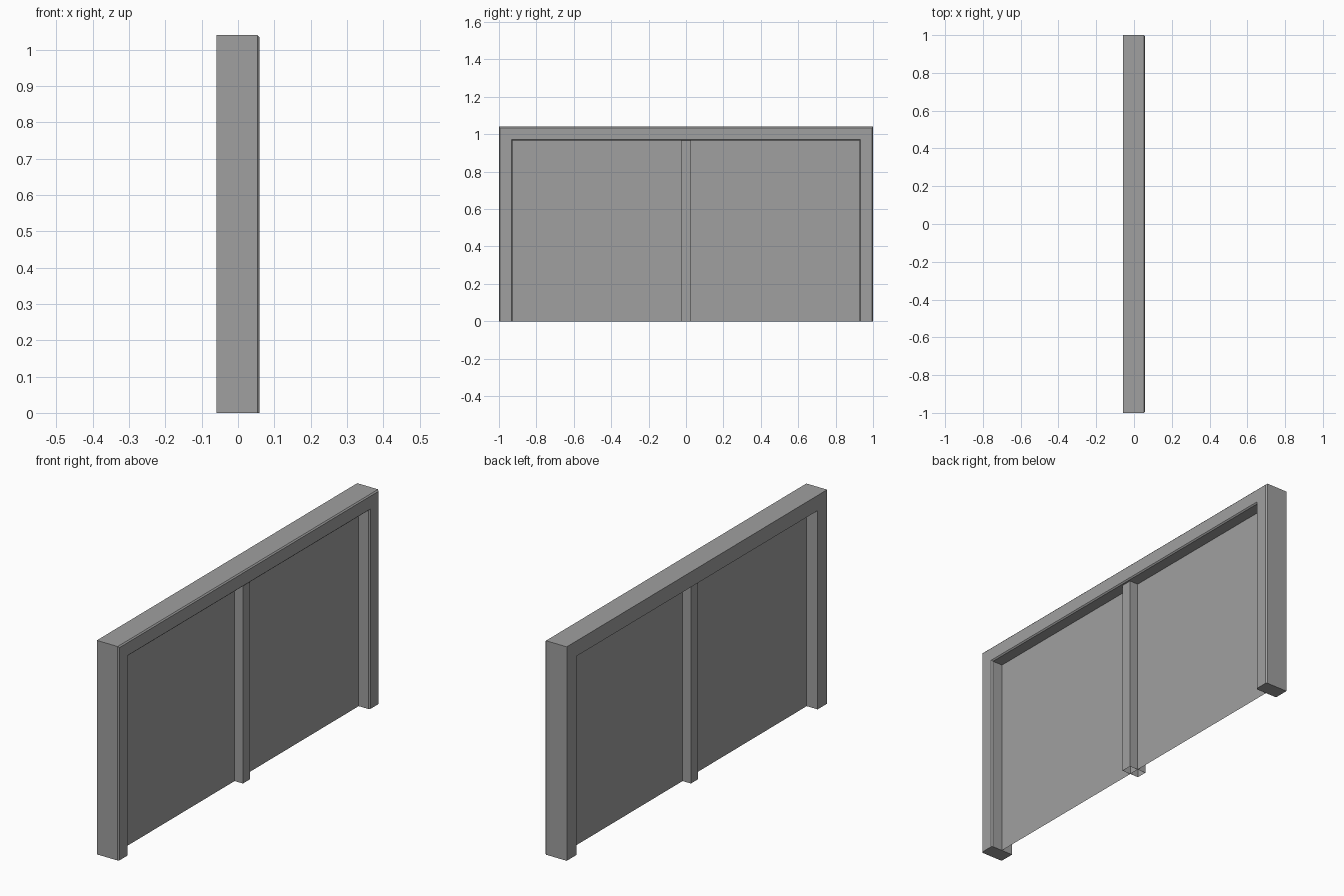
import bpy
import bmesh

cube = bpy.data.objects.get("Cube")
if cube:
    bpy.data.objects.remove(cube, do_unlink=True)

HEIGHT, HALF_LEN = 1.04, 1.0
INNER_Y, INNER_Z = 0.927, 0.966
BACK_X, FRONT_X = -0.059, 0.059
POST_X, POST_Y = 0.045, 0.026
CHAMFER = 0.006

grey = bpy.data.materials.new("plain_grey")
grey.use_nodes = True
colour = (0.35, 0.35, 0.35, 1)
grey.diffuse_color = colour
grey.node_tree.nodes["Principled BSDF"].inputs["Base Color"].default_value = colour


def finish(name, bm):
    mesh = bpy.data.meshes.new(name)
    bm.to_mesh(mesh)
    bm.free()
    mesh.materials.append(grey)
    obj = bpy.data.objects.new(name, mesh)
    bpy.context.collection.objects.link(obj)
    return obj


def extrude_profile(profile, offset):
    """Extrude a closed 3D outline along a vector."""
    bm = bmesh.new()
    face = bm.faces.new([bm.verts.new(p) for p in profile])
    result = bmesh.ops.extrude_face_region(bm, geom=[face], use_keep_orig=True)
    verts = [g for g in result["geom"] if isinstance(g, bmesh.types.BMVert)]
    bmesh.ops.translate(bm, verts=verts, vec=offset)
    bmesh.ops.recalc_face_normals(bm, faces=bm.faces)
    return bm


def chamfer_side(bm, x):
    """Chamfer the edges on one x side, leaving those on the floor square."""
    edges = [e for e in bm.edges
             if all(abs(v.co.x - x) < 1e-4 for v in e.verts)
             and max(v.co.z for v in e.verts) > 0.01]
    bmesh.ops.bevel(bm, geom=edges, offset=CHAMFER, segments=1, affect='EDGES')


# Surrounding frame: an upside-down U with a small chamfer on one side
outline = [(-HALF_LEN, 0), (-HALF_LEN, HEIGHT), (HALF_LEN, HEIGHT), (HALF_LEN, 0),
           (INNER_Y, 0), (INNER_Y, INNER_Z), (-INNER_Y, INNER_Z), (-INNER_Y, 0)]
bm = extrude_profile([(BACK_X, y, z) for y, z in outline], (FRONT_X - BACK_X, 0, 0))
chamfer_side(bm, FRONT_X)
finish("outer_frame", bm)

# Centre post: a hollow tube, open at both ends
section = [(-POST_X, -POST_Y, 0), (POST_X, -POST_Y, 0),
           (POST_X, POST_Y, 0), (-POST_X, POST_Y, 0)]
bm = extrude_profile(section, (0, 0, INNER_Z))
ends = [f for f in bm.faces if abs(f.normal.z) > 0.9]
bmesh.ops.delete(bm, geom=ends, context='FACES_ONLY')
finish("centre_post", bm)

# Thin sheet panels on either side of the post
for name, side in (("left_panel", 1), ("right_panel", -1)):
    bm = bmesh.new()
    corners = [(0, 0), (INNER_Y, 0), (INNER_Y, INNER_Z), (0, INNER_Z)]
    bm.faces.new([bm.verts.new((0, side * y, z)) for y, z in corners])
    finish(name, bm)
